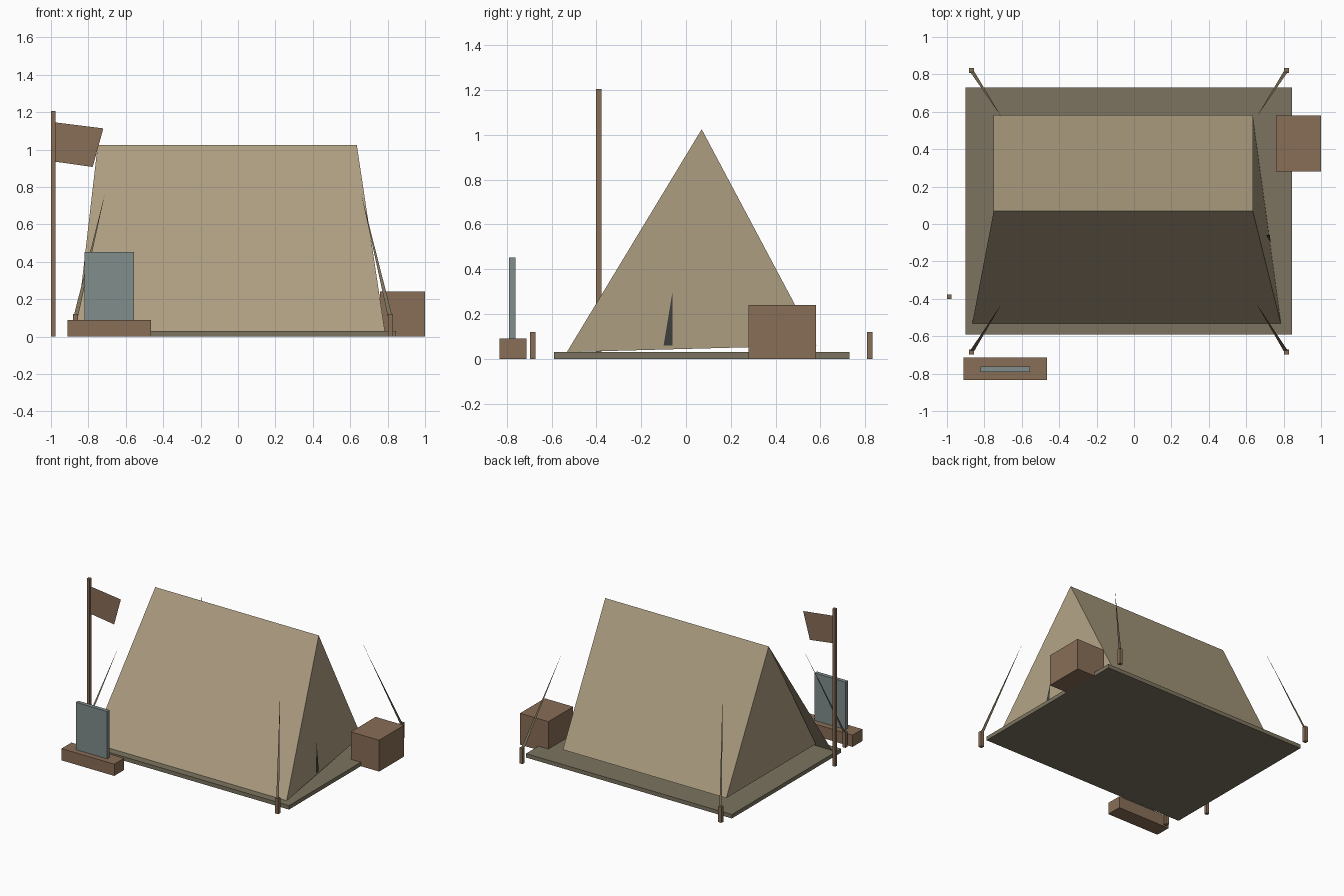
import bpy

if "Cube" in bpy.data.objects:
    bpy.data.objects.remove(bpy.data.objects["Cube"])

def material(name, rgb):
    m = bpy.data.materials.new(name)
    m.diffuse_color = (*rgb, 1)
    m.use_nodes = True
    m.node_tree.nodes["Principled BSDF"].inputs["Base Color"].default_value = m.diffuse_color
    return m

canvas = material("canvas", (0.42, 0.34, 0.22))
sheet = material("sheet", (0.20, 0.175, 0.115))
wood = material("wood", (0.25, 0.155, 0.095))
slate = material("slate", (0.22, 0.27, 0.26))
dark = material("dark", (0.045, 0.05, 0.045))
cord = material("cord", (0.20, 0.16, 0.10))

def mesh_object(name, verts, faces, mat):
    me = bpy.data.meshes.new(name)
    me.from_pydata(verts, [], faces)
    me.materials.append(mat)
    ob = bpy.data.objects.new(name, me)
    bpy.context.collection.objects.link(ob)
    return ob

def box(name, x, y, z, mat):
    """Box from (min, max) pairs per axis."""
    bpy.ops.mesh.primitive_cube_add(
        size=1, location=[sum(r) / 2 for r in (x, y, z)])
    ob = bpy.context.object
    ob.name = name
    ob.scale = [r[1] - r[0] for r in (x, y, z)]
    ob.data.materials.append(mat)
    return ob

# Ground sheet
box("ground_sheet", (-0.90, 0.845), (-0.59, 0.73), (0, 0.03), sheet)

# Tent shell: ridge, straight back edge, flared front edge
ridge_l, ridge_r = (-0.75, 0.07, 1.025), (0.635, 0.07, 1.025)
back_l, back_r = (-0.75, 0.583, 0.06), (0.635, 0.583, 0.06)
front_l, front_r = (-0.865, -0.532, 0.03), (0.785, -0.532, 0.03)
mesh_object("tent_back_panel", [ridge_l, ridge_r, back_r, back_l],
            [(0, 1, 2, 3)], canvas)
mesh_object("tent_front_panel", [ridge_l, front_l, front_r, ridge_r],
            [(0, 1, 2, 3)], canvas)
mesh_object("tent_right_end", [ridge_r, front_r, back_r], [(0, 1, 2)], canvas)
mesh_object("tent_left_end", [ridge_l, back_l, (-0.75, -0.50, 0.06)],
            [(0, 1, 2)], canvas)

# Door slit on the right end
mesh_object("door_slit", [(0.707, -0.06, 0.30), (0.731, -0.10, 0.06),
                          (0.726, -0.06, 0.06)], [(0, 1, 2)], dark)

# Stakes with flat tapering guy ropes
for side, sx, tip_x in (("left", -0.869, -0.71), ("right", 0.815, 0.657)):
    for end, sy, tip_y in (("front", -0.684, -0.43), ("back", 0.82, 0.575)):
        box(f"stake_{end}_{side}", (sx - 0.013, sx + 0.013),
            (sy - 0.013, sy + 0.013), (0, 0.12), wood)
        mesh_object(f"guy_rope_{end}_{side}",
                    [(sx - 0.012, sy, 0.10), (sx + 0.012, sy, 0.10),
                     (tip_x, tip_y, 0.77)], [(0, 1, 2)], cord)

# Flagpole and flag
box("flagpole", (-1.0, -0.976), (-0.401, -0.377), (0, 1.205), wood)
mesh_object("flag", [(-0.976, -0.389, 0.935), (-0.777, -0.389, 0.907),
                     (-0.72, -0.389, 1.113), (-0.976, -0.389, 1.145)],
            [(0, 1, 2, 3)], wood)

# Sign board on its plinth
box("sign_plinth", (-0.912, -0.465), (-0.833, -0.713), (0, 0.09), wood)
box("sign_board", (-0.82, -0.555), (-0.79, -0.761), (0.09, 0.453), slate)

# Crate
box("crate", (0.76, 1.0), (0.28, 0.58), (0, 0.24), wood)
